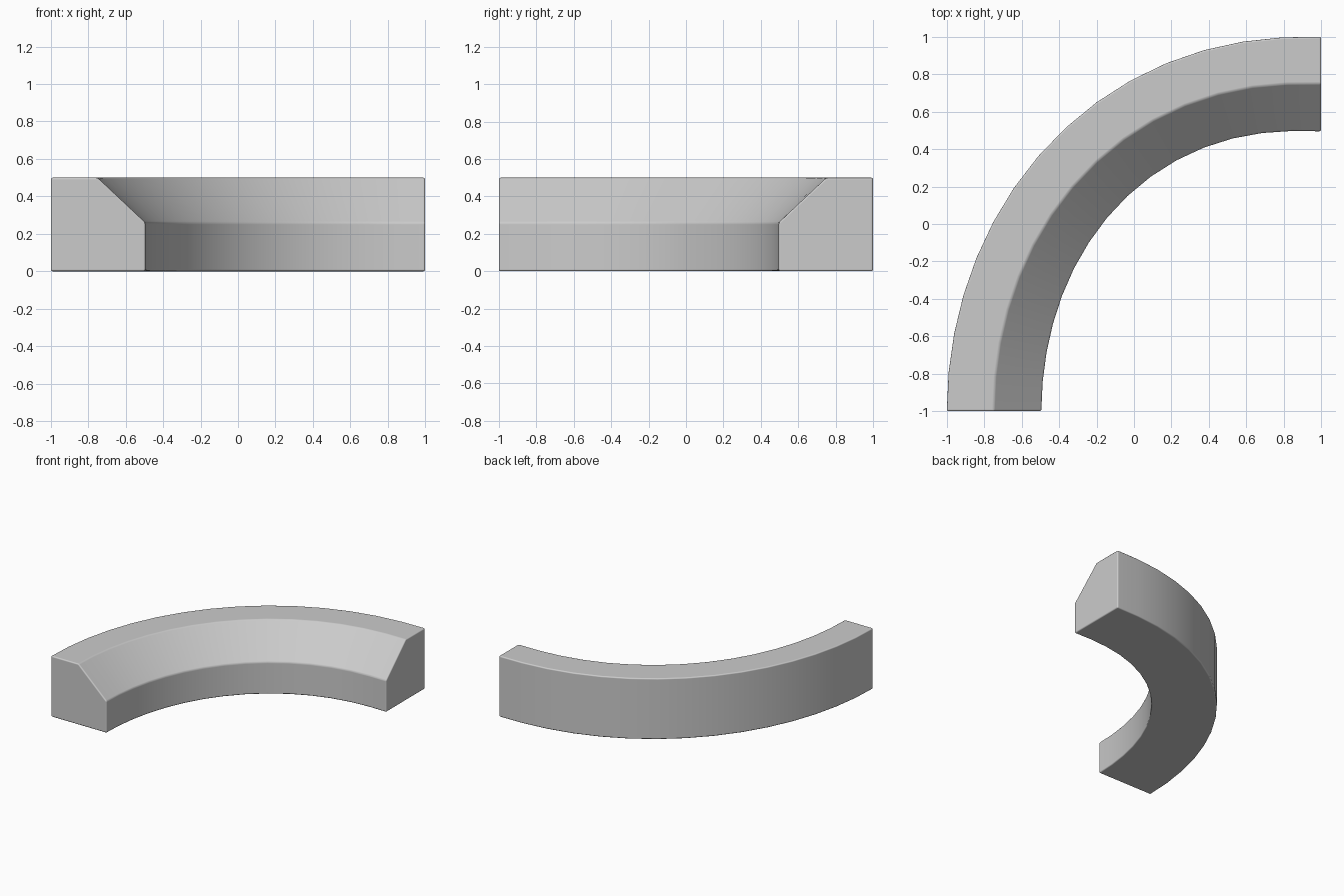
import bpy, bmesh, math

if "Cube" in bpy.data.objects:
    bpy.data.objects.remove(bpy.data.objects["Cube"])

SEGMENTS = 15
CENTER = (1.0, -1.0)
# Cross-section as (radius, height, bulge scale), chamfered on the inner top edge
PROFILE = [(1.495, 0.0, 1.35), (2.0, 0.0, 1.0), (2.0, 0.5, 1.0),
           (1.75, 0.5, 1.15), (1.495, 0.26, 1.35)]


def bulge(u):
    """The bend is not a true circle: it swells a little past the middle."""
    return 0.51 * u ** 2.3 * (1 - u) ** 1.5


bm = bmesh.new()

# Sweep the section through a quarter turn
rings = []
for i in range(SEGMENTS + 1):
    u = i / SEGMENTS
    c, s = -math.cos(u * math.pi / 2), math.sin(u * math.pi / 2)
    rings.append([bm.verts.new((CENTER[0] + (r + k * bulge(u)) * c,
                                CENTER[1] + (r + k * bulge(u)) * s, z))
                  for r, z, k in PROFILE])

n = len(PROFILE)
for r0, r1 in zip(rings, rings[1:]):
    for j in range(n):
        k = (j + 1) % n
        bm.faces.new((r0[j], r0[k], r1[k], r1[j]))

# End caps
bm.faces.new(rings[0])
bm.faces.new(rings[-1])
bmesh.ops.recalc_face_normals(bm, faces=bm.faces)

mesh = bpy.data.meshes.new("curved_curb")
bm.to_mesh(mesh)
bm.free()
curb = bpy.data.objects.new("curved_curb", mesh)
bpy.context.collection.objects.link(curb)

# Tiny rounded edges, smooth shading
bevel = curb.modifiers.new("edge_round", 'BEVEL')
bevel.width = 0.01
bevel.segments = 3
bevel.limit_method = 'ANGLE'
bevel.angle_limit = math.radians(30)
bevel.harden_normals = True
mesh.shade_smooth()
